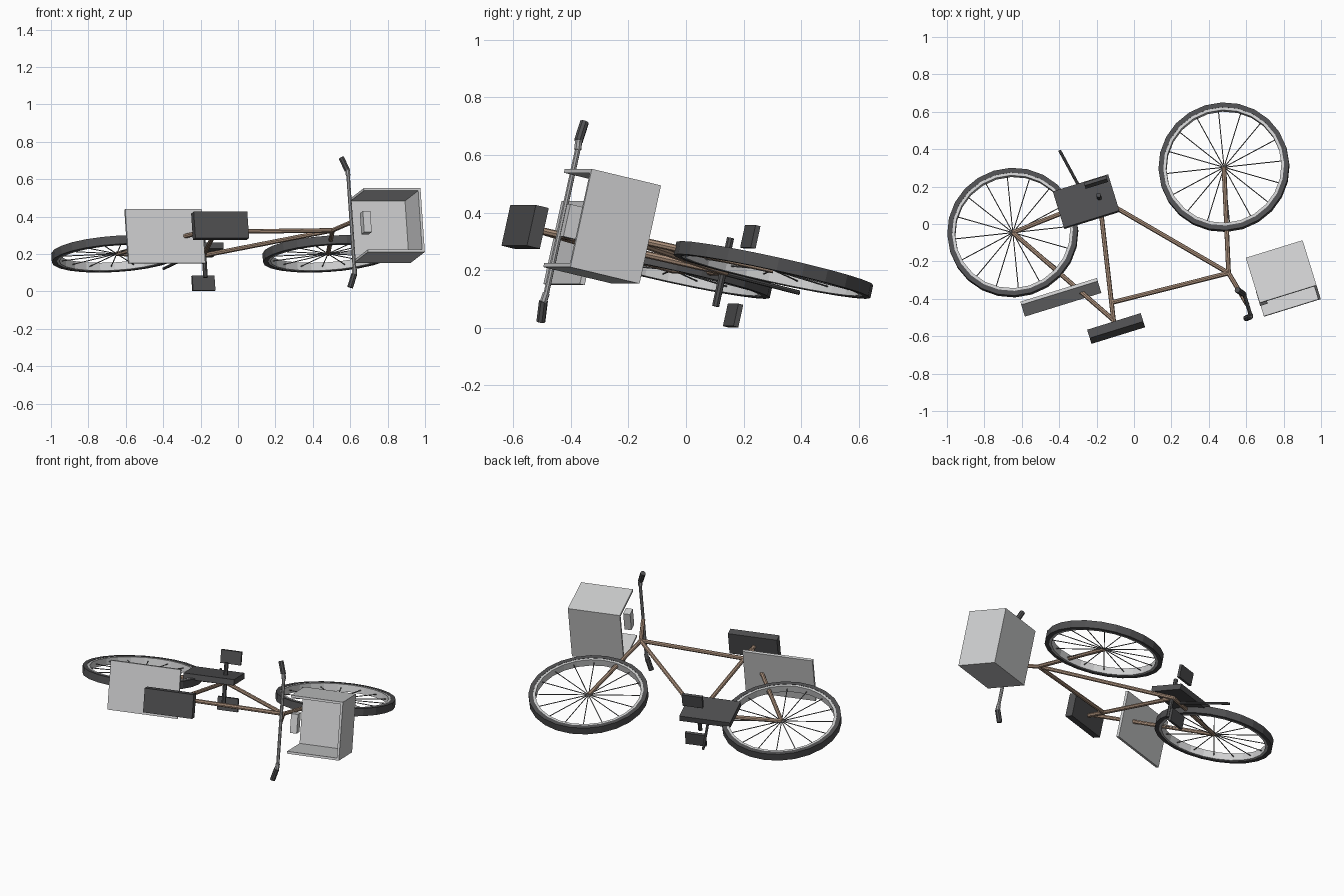
import bpy, bmesh, math
from mathutils import Matrix, Vector

if "Cube" in bpy.data.objects:
    bpy.data.objects.remove(bpy.data.objects["Cube"])

# The bicycle is built upright (x forward, y left, z up, rear hub at the origin),
# then laid down on its right side with this frame.
YAW, TILT = math.radians(17.2), math.radians(12.9)
fwd = Vector((math.cos(YAW), math.sin(YAW), 0))
flat_up = Vector((math.sin(YAW), -math.cos(YAW), 0))
up = flat_up * math.cos(TILT) + Vector((0, 0, math.sin(TILT)))
left = up.cross(fwd)
LAY = Matrix((fwd, left, up)).transposed().to_4x4()
LAY.translation = (-0.648, -0.046, 0.201)


def material(name, r, g, b):
    m = bpy.data.materials.new(name)
    m.use_nodes = True
    m.diffuse_color = (r, g, b, 1)
    m.node_tree.nodes["Principled BSDF"].inputs["Base Color"].default_value = (r, g, b, 1)
    return m


BROWN = material("brown paint", 0.41, 0.28, 0.20)
LIGHT = material("light grey metal", 0.63, 0.635, 0.64)
STEEL = material("mid grey steel", 0.40, 0.40, 0.405)
SPOKE = material("spoke grey", 0.17, 0.17, 0.172)
DARK = material("dark grey rubber", 0.08, 0.08, 0.083)


def finish(name, bm, mat):
    bmesh.ops.recalc_face_normals(bm, faces=bm.faces)
    me = bpy.data.meshes.new(name)
    bm.to_mesh(me)
    bm.free()
    me.materials.append(mat)
    ob = bpy.data.objects.new(name, me)
    ob.matrix_world = LAY
    bpy.context.collection.objects.link(ob)
    return ob


def add_tube(bm, a, b, r, sides=8):
    a, b = Vector(a), Vector(b)
    d = b - a
    mat = Matrix.Translation((a + b) / 2) @ d.to_track_quat('Z', 'Y').to_matrix().to_4x4()
    bmesh.ops.create_cone(bm, cap_ends=True, segments=sides, radius1=r, radius2=r,
                          depth=d.length, matrix=mat)


def tube(name, a, b, r, mat):
    bm = bmesh.new()
    add_tube(bm, a, b, r)
    return finish(name, bm, mat)


def box(name, centre, size, mat):
    bm = bmesh.new()
    bmesh.ops.create_cube(bm, size=1, matrix=Matrix.Translation(centre) @ Matrix.Diagonal((*size, 1)))
    return finish(name, bm, mat)


def ring(name, centre, inner, outer, half, mat, n=24):
    """Flat-sided ring turned about the wheel axle."""
    profile = [(inner, -half), (outer, -half), (outer, half), (inner, half)]
    bm = bmesh.new()
    loops = []
    for i in range(n):
        t = 2 * math.pi * i / n
        loops.append([bm.verts.new((centre[0] + r * math.cos(t), centre[1] + w,
                                    centre[2] + r * math.sin(t))) for r, w in profile])
    for i in range(n):
        p, q = loops[i], loops[(i + 1) % n]
        for j in range(4):
            bm.faces.new((p[j], p[(j + 1) % 4], q[(j + 1) % 4], q[j]))
    return finish(name, bm, mat)


# Key points of the frame
REAR, FRONT = (0, 0, 0), (1.182, 0, 0)
CRANK, HEAD = (0.497, 0, -0.04), (1.038, 0, 0.562)
SEAT_TOP, SEAT_JOINT = (0.37, 0, 0.655), (0.391, 0, 0.527)
BAR = (1.084, 0, 0.757)

# Wheels: tyre, rim and spokes
for side, c in (("rear", REAR), ("front", FRONT)):
    ring(side + "_tyre", c, 0.324, 0.350, 0.023, DARK)
    ring(side + "_rim", c, 0.309, 0.326, 0.0215, LIGHT)
    bm = bmesh.new()
    for i in range(16):
        t = 2 * math.pi * (i + 0.5) / 16
        add_tube(bm, c, (c[0] + 0.315 * math.cos(t), 0, c[2] + 0.315 * math.sin(t)), 0.0028, 5)
    finish(side + "_spokes", bm, SPOKE)

# Frame tubes
for name, a, b in (("chain_stay", REAR, CRANK), ("seat_stay", REAR, (0.375, 0, 0.62)),
                   ("seat_tube", CRANK, SEAT_TOP), ("top_tube", SEAT_JOINT, HEAD),
                   ("down_tube", CRANK, HEAD), ("fork", FRONT, HEAD), ("stem", HEAD, BAR)):
    tube(name, a, b, 0.0125, BROWN)

# Seat and rear rack
box("seat", (0.376, 0, 0.670), (0.30, 0.145, 0.048), DARK)
box("rear_rack", (0.143, 0, 0.417), (0.428, 0.295, 0.018), LIGHT)

# Chain guard, crank axle, pedals and kickstand
box("chain_guard", (0.424, 0.03, -0.036), (0.31, 0.035, 0.208), DARK)
tube("crank_axle", (0.497, -0.123, -0.03), (0.497, 0.121, -0.03), 0.013, DARK)
for name, s in (("left_pedal", 1), ("right_pedal", -1)):
    box(name, (0.504, 0.14 * s, -0.097), (0.125, 0.08, 0.018), DARK)
tube("kickstand", (0.43, 0, -0.04), (0.369, 0, -0.354), 0.008, DARK)

# Handlebar with swept-back grips
tube("handlebar", (BAR[0], -0.29, BAR[2]), (BAR[0], 0.29, BAR[2]), 0.010, STEEL)
for name, s in (("left", 1), ("right", -1)):
    tube(name + "_grip", (1.080, 0.285 * s, 0.76), (1.056, 0.355 * s, 0.746), 0.016, DARK)
    tube(name + "_grip_collar", (1.084, 0.255 * s, 0.757), (1.081, 0.288 * s, 0.76), 0.013, STEEL)

# Basket: floor, front wall and two side walls, open at the top and back
X0, X1, Z0, Z1, W, T = 1.15, 1.468, 0.55, 0.808, 0.175, 0.014
box("basket_floor", ((X0 + X1) / 2, 0, Z0 + T / 2), (X1 - X0, 2 * W, T), LIGHT)
box("basket_front", (X1 - T / 2, 0, (Z0 + Z1) / 2), (T, 2 * W, Z1 - Z0), LIGHT)
for name, s in (("left", 1), ("right", -1)):
    box("basket_" + name + "_wall", ((X0 + X1) / 2, s * (W - T / 2), (Z0 + Z1) / 2),
        (X1 - X0, T, Z1 - Z0), LIGHT)

# Lamp at the open back of the basket
box("lamp", (1.169, 0, 0.745), (0.042, 0.115, 0.055), LIGHT)
